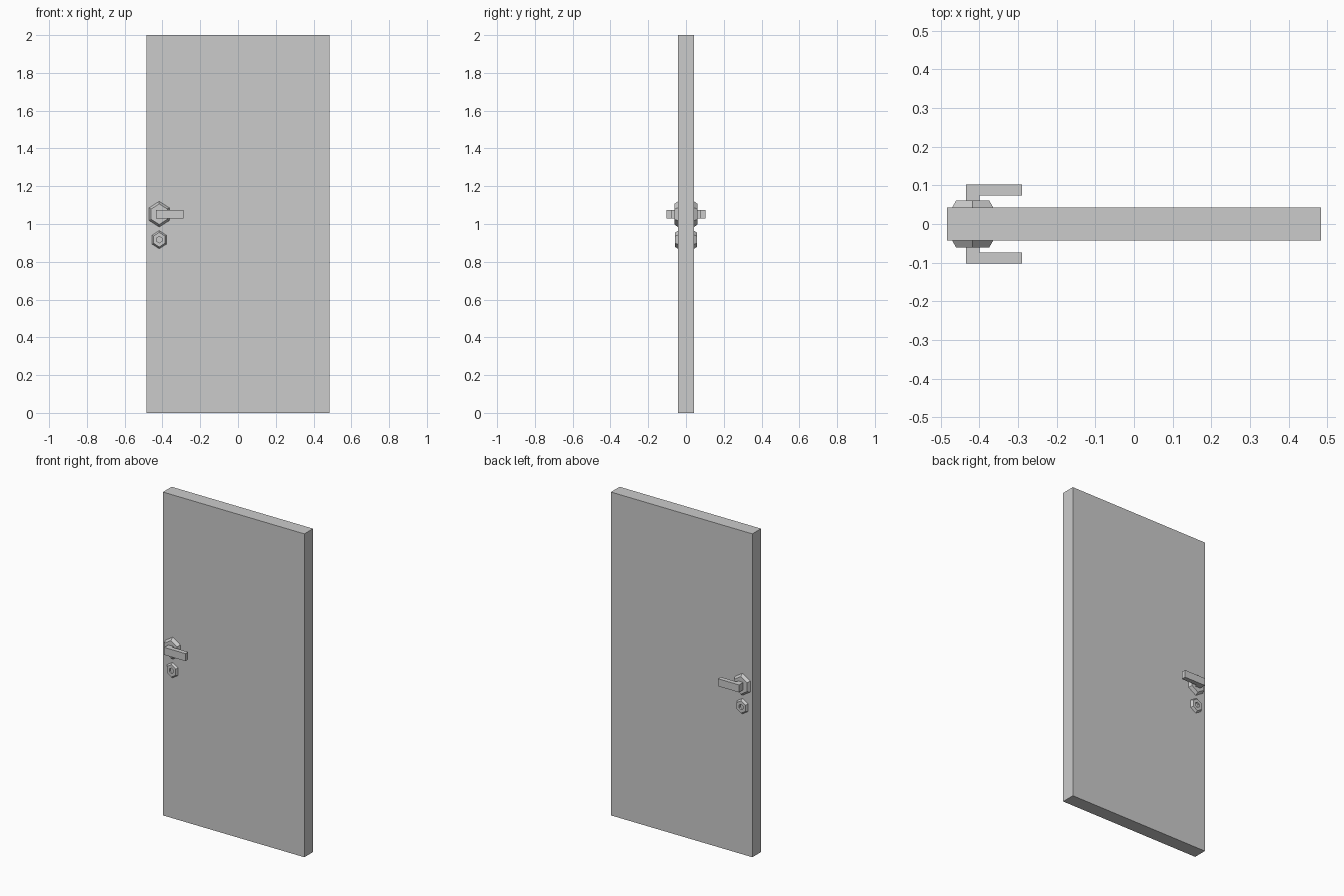
import bpy, bmesh, math
from mathutils import Vector

cube = bpy.data.objects.get("Cube")
if cube:
    bpy.data.objects.remove(cube)

# One plain grey for the whole model
grey = bpy.data.materials.new("plain grey")
grey.use_nodes = True
colour = (0.6, 0.6, 0.6, 1)
grey.diffuse_color = colour
grey.node_tree.nodes["Principled BSDF"].inputs["Base Color"].default_value = colour

FACE = 0.0425            # half the door thickness
LOCK_X = -0.417          # shared centre line of the fittings
HANDLE_Z = 1.052


def finish(name, bm, both_sides=False):
    bmesh.ops.recalc_face_normals(bm, faces=bm.faces)
    mesh = bpy.data.meshes.new(name)
    bm.to_mesh(mesh)
    bm.free()
    mesh.materials.append(grey)
    obj = bpy.data.objects.new(name, mesh)
    bpy.context.collection.objects.link(obj)
    if both_sides:
        mirror = obj.modifiers.new("other side", "MIRROR")
        mirror.use_axis = (False, True, False)
        mirror.use_mirror_merge = False
    return obj


def box(bm, low, high):
    low, high = Vector(low), Vector(high)
    made = bmesh.ops.create_cube(bm, size=1)["verts"]
    bmesh.ops.scale(bm, vec=high - low, verts=made)
    bmesh.ops.translate(bm, vec=(low + high) / 2, verts=made)


def hex_plate(name, z, rx, rz, rings):
    """Loft hexagons, point upward, through (depth, scale) rings."""
    bm = bmesh.new()
    loops = []
    for depth, s in rings:
        angles = [math.radians(60 * i) for i in range(6)]
        loops.append([bm.verts.new((LOCK_X + rx * s * math.sin(a), -depth,
                                    z + rz * s * math.cos(a))) for a in angles])
    for a, b in zip(loops, loops[1:]):
        for i in range(6):
            j = (i + 1) % 6
            bm.faces.new((a[i], a[j], b[j], b[i]))
    bm.faces.new(loops[0])
    bm.faces.new(loops[-1])
    return finish(name, bm, both_sides=True)


# Door slab
slab = bmesh.new()
box(slab, (-0.484, -FACE, 0), (0.484, FACE, 2))
finish("door_slab", slab)

# Tapered plate behind the handle
hex_plate("handle_plate", HANDLE_Z, 0.0614, 0.068, [(FACE, 1), (0.061, 0.8)])

# Keyhole plate with a sunken hexagonal hole
hex_plate("keyhole_plate", 0.917, 0.0433, 0.048,
          [(FACE, 1), (0.057, 0.8), (0.057, 0.36), (0.046, 0.36)])

# Lever handle: an L-shaped profile pulled up to its height
outline = [(-0.434, 0.06), (-0.434, 0.102), (-0.289, 0.102),
           (-0.289, 0.074), (-0.4, 0.074), (-0.4, 0.06)]
lever = bmesh.new()
base = lever.faces.new([lever.verts.new((x, -d, HANDLE_Z - 0.023)) for x, d in outline])
pulled = bmesh.ops.extrude_face_region(lever, geom=[base])["geom"]
bmesh.ops.translate(lever, vec=(0, 0, 0.046),
                    verts=[v for v in pulled if isinstance(v, bmesh.types.BMVert)])
finish("lever_handle", lever, both_sides=True)
